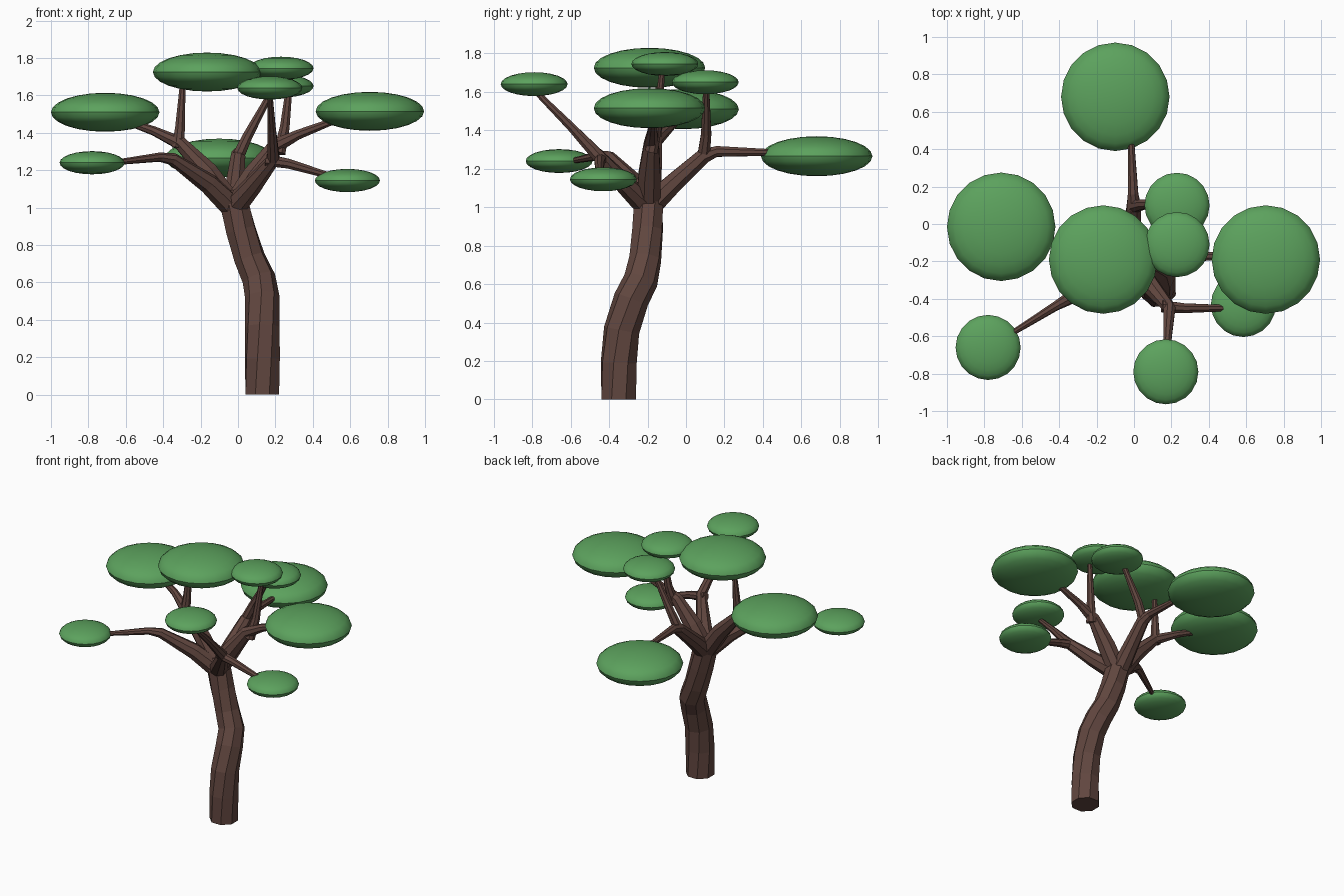
import bpy, bmesh, math
from mathutils import Vector

if "Cube" in bpy.data.objects:
    bpy.data.objects.remove(bpy.data.objects["Cube"])


def material(name, colour):
    m = bpy.data.materials.new(name)
    m.diffuse_color = colour
    m.use_nodes = True
    m.node_tree.nodes["Principled BSDF"].inputs["Base Color"].default_value = m.diffuse_color
    return m


bark = material("bark", (0.12, 0.062, 0.05, 1))
leaf = material("leaf", (0.107, 0.36, 0.11, 1))


def limb(name, points, sides=8, twist=0.0):
    """Faceted tapering tube through (x, y, z, radius) points."""
    bm = bmesh.new()
    pts = [Vector(p[:3]) for p in points]
    rings = []
    for i, p in enumerate(pts):
        t = pts[min(i + 1, len(pts) - 1)] - pts[max(i - 1, 0)]
        q = Vector((0, 0, 1)).rotation_difference(t.normalized())
        r = points[i][3]
        ring = []
        for k in range(sides):
            a = 2 * math.pi * (k + 0.5) / sides + twist * i
            ring.append(bm.verts.new(p + q @ Vector((r * math.cos(a), r * math.sin(a), 0))))
        rings.append(ring)
    for a, b in zip(rings, rings[1:]):
        for k in range(sides):
            n = (k + 1) % sides
            bm.faces.new((a[k], a[n], b[n], b[k]))
    bm.faces.new(rings[0][::-1])
    bm.faces.new(rings[-1])
    bmesh.ops.recalc_face_normals(bm, faces=bm.faces)
    me = bpy.data.meshes.new(name)
    bm.to_mesh(me)
    bm.free()
    me.materials.append(bark)
    bpy.context.collection.objects.link(bpy.data.objects.new(name, me))


def canopy(name, centre, radius, height):
    """Flattened leaf pad."""
    bpy.ops.mesh.primitive_uv_sphere_add(segments=20, ring_count=12, radius=1, location=centre)
    ob = bpy.context.object
    ob.name = name
    ob.scale = (radius, radius, height)
    bpy.ops.object.transform_apply(location=False, rotation=False, scale=True)
    bpy.ops.object.shade_smooth_by_angle(angle=math.radians(30))
    ob.data.materials.append(leaf)


# Leaning trunk
limb("trunk", [(.13, -.35, 0, .097), (.13, -.35, .19, .097), (.13, -.335, .36, .094),
               (.13, -.285, .52, .092), (.112, -.235, .62, .09), (.062, -.212, .73, .085),
               (.015, -.2, .88, .084), (-.025, -.195, 1.04, .082), (-.03, -.19, 1.09, .05)],
     twist=0.12)

# Main boughs from the crown, each with two finer branches
base = (-.025, -.195, 1.0, .066)
limb("left_bough", [base, (-.16, -.18, 1.19, .058), (-.31, -.16, 1.345, .038),
                    (-.45, -.09, 1.41, .025), (-.62, -.03, 1.47, .018)])
limb("left_upright", [(-.32, -.16, 1.32, .036), (-.31, -.15, 1.43, .028), (-.295, -.14, 1.67, .016)])
limb("right_bough", [base, (.08, -.19, 1.17, .062), (.2, -.18, 1.33, .042),
                     (.32, -.175, 1.39, .028), (.49, -.17, 1.455, .02), (.6, -.18, 1.48, .016)])
limb("right_upright", [(.22, -.18, 1.29, .036), (.25, -.15, 1.43, .028), (.28, -.125, 1.7, .016)])
limb("back_bough", [base, (-.015, -.06, 1.13, .053), (0, .09, 1.265, .042),
                    (-.005, .16, 1.29, .03), (-.015, .42, 1.285, .019), (-.04, .52, 1.275, .015)])
limb("back_upright", [(-.01, .09, 1.25, .036), (.05, .105, 1.38, .029), (.18, .105, 1.62, .017)])
limb("front_bough", [base, (.08, -.32, 1.12, .052), (.19, -.45, 1.26, .036),
                     (.18, -.6, 1.42, .024), (.17, -.79, 1.61, .015)])
limb("front_side_branch", [(.15, -.44, 1.255, .034), (.27, -.45, 1.235, .028),
                           (.49, -.45, 1.17, .018), (.55, -.44, 1.15, .015)])
limb("front_left_bough", [base, (-.16, -.28, 1.13, .055), (-.35, -.4, 1.26, .034),
                          (-.42, -.44, 1.27, .025), (-.63, -.57, 1.245, .016), (-.69, -.61, 1.24, .014)])

# Leaf pads
big = [(-.10, .68, 1.265), (-.71, -.015, 1.51), (-.165, -.19, 1.725), (.705, -.19, 1.515)]
small = [(.23, .10, 1.65), (.23, -.11, 1.745), (-.78, -.66, 1.24), (.17, -.79, 1.64), (.585, -.43, 1.145)]
for i, c in enumerate(big):
    canopy(f"large_leaf_pad_{i + 1}", c, .29, .104)
for i, c in enumerate(small):
    canopy(f"small_leaf_pad_{i + 1}", c, .174, .062)
